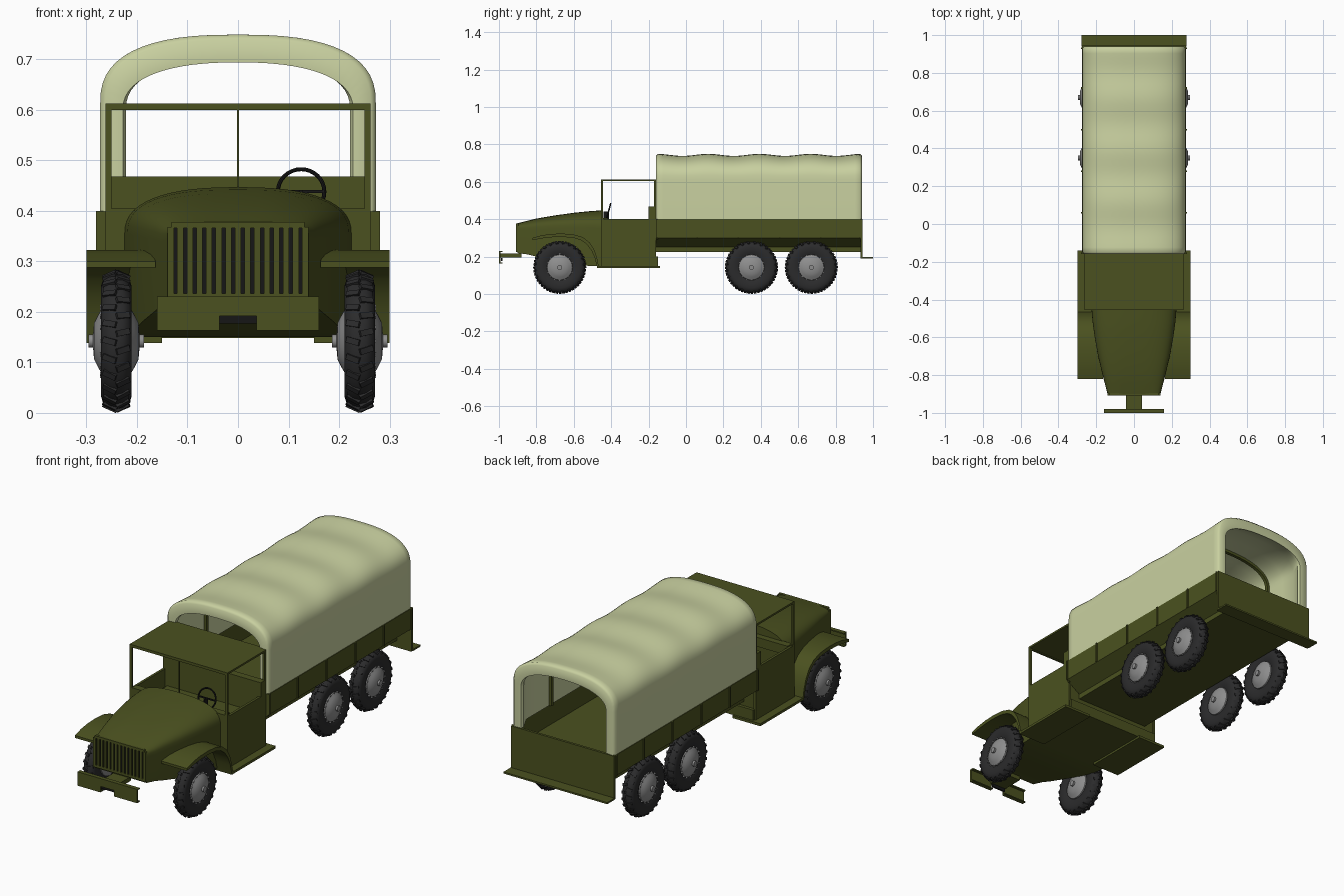
import bpy, bmesh, math
from mathutils import Matrix, Vector


def mat(name, c):
    m = bpy.data.materials.new(name)
    m.diffuse_color = (*c, 1)
    return m


OLIVE = mat("olive_green", (0.070, 0.083, 0.014))
CANVAS = mat("pale_canvas", (0.58, 0.63, 0.35))
RUBBER = mat("dark_rubber", (0.024, 0.024, 0.025))
STEEL = mat("grey_steel", (0.27, 0.27, 0.27))
BLACK = mat("grille_black", (0.008, 0.008, 0.008))


def finish(name, bm, m, smooth=None, normals=True):
    if normals:
        bmesh.ops.recalc_face_normals(bm, faces=bm.faces)
    me = bpy.data.meshes.new(name)
    bm.to_mesh(me)
    bm.free()
    me.materials.append(m)
    ob = bpy.data.objects.new(name, me)
    bpy.context.collection.objects.link(ob)
    if smooth:
        bpy.ops.object.select_all(action='DESELECT')
        ob.select_set(True)
        bpy.context.view_layer.objects.active = ob
        bpy.ops.object.shade_smooth_by_angle(angle=math.radians(smooth))
    return ob


def add_box(bm, x0, x1, y0, y1, z0, z1, rot=None):
    c = Vector(((x0 + x1) / 2, (y0 + y1) / 2, (z0 + z1) / 2))
    M = Matrix.Translation(c) @ Matrix.Diagonal((x1 - x0, y1 - y0, z1 - z0, 1))
    bmesh.ops.create_cube(bm, size=1, matrix=(rot @ M) if rot else M)


def boxes(name, m, *dims):
    bm = bmesh.new()
    for d in dims:
        add_box(bm, *d)
    return finish(name, bm, m)


def loft(bm, sections, closed=False, caps=True, ring=False):
    # skin a list of equal-length point rows
    rows = [[bm.verts.new(p) for p in s] for s in sections]
    n = len(rows[0])
    pairs = list(zip(rows, rows[1:])) + ([(rows[-1], rows[0])] if ring else [])
    for a, b in pairs:
        for i in range(n if closed else n - 1):
            j = (i + 1) % n
            bm.faces.new((a[i], a[j], b[j], b[i]))
    if closed and caps:
        bm.faces.new(rows[0])
        bm.faces.new(rows[-1])


def arch(w, base, h, n, y, z0, steps=28):
    # straight sides topped with a superelliptic roof
    pts = [(w, y, z0)]
    for i in range(steps + 1):
        t = math.pi * i / steps
        c, s = math.cos(t), max(math.sin(t), 0)
        pts.append((w * math.copysign(abs(c) ** (2 / n), c), y, base + h * s ** (2 / n)))
    return pts + [(-w, y, z0)]


def lathe(bm, prof, cx, cy, cz, seg):
    # revolve (radius, x offset) around the x axis
    loft(bm, [[(cx + o, cy + r * math.cos(a), cz + r * math.sin(a)) for r, o in prof]
              for a in (2 * math.pi * k / seg for k in range(seg))], ring=True)
    bmesh.ops.remove_doubles(bm, verts=bm.verts, dist=1e-5)


# canvas cover: wavy outer skin, rolled end rims, inner skin
def cover(y, d, z0=0.40):
    dip = 0.011 * math.sin(math.pi * (y + 0.155) / 0.274) ** 2
    return arch(0.273 - d, 0.61, 0.139 - dip - d, 2.6, y, z0)

def rim(y, w=0.222):
    return arch(w, 0.60, 0.322 - w, 2.35, y, 0.40)

ys = [-0.15 + 1.08 * i / 40 for i in range(41)]
bm = bmesh.new()
loft(bm, [rim(-0.145), rim(-0.157, 0.228), cover(-0.16, 0.010)] + [cover(y, 0) for y in ys]
     + [cover(0.94, 0.010), rim(0.937, 0.228), rim(0.925)]
     + [cover(y, 0.012) for y in reversed(ys[1:-1:3])], ring=True)
finish("canvas_cover", bm, CANVAS, 50)

# bows carrying the canvas
bm = bmesh.new()
for y in (0.12, 0.394, 0.668):
    loft(bm, [cover(y - 0.008, 0.013), cover(y + 0.008, 0.013), cover(y + 0.008, 0.026),
              cover(y - 0.008, 0.026)], ring=True)
finish("canvas_bows", bm, OLIVE, 40)

# cargo bed: one profile extruded along the truck
half = [(0.265, 0.30), (0.265, 0.40), (0.276, 0.40), (0.276, 0.30), (0.20, 0.25), (0.20, 0.225)]
prof = half + [(-x, z) for x, z in reversed(half)]
bm = bmesh.new()
loft(bm, [[(x, y, z) for x, z in prof] for y in (-0.16, 0.94)], closed=True)
finish("cargo_bed", bm, OLIVE)
boxes("bed_front_wall", OLIVE, (-0.27, 0.27, -0.16, -0.15, 0.29, 0.40))
boxes("tailgate", OLIVE, (-0.276, 0.276, 0.932, 0.944, 0.19, 0.40))
boxes("rear_ledge", OLIVE, (-0.278, 0.278, 0.94, 1.0, 0.19, 0.198))
boxes("bed_ribs", OLIVE, *[(s * 0.278 - 0.003, s * 0.278 + 0.003, y - 0.004, y + 0.004, 0.30, 0.40)
                           for s in (-1, 1) for y in (-0.155, 0.06, 0.28, 0.50, 0.72, 0.93)])

# hood and belly: lofted from the grille back to the cab
bm = bmesh.new()
rows = []
for y, w, top, bot in ((-0.90, 0.140, 0.378, 0.218), (-0.85, 0.153, 0.391, 0.212), (-0.80, 0.166, 0.403, 0.200),
                       (-0.70, 0.190, 0.420, 0.180), (-0.60, 0.208, 0.434, 0.160), (-0.52, 0.219, 0.442, 0.150),
                       (-0.45, 0.225, 0.447, 0.150)):
    t = (y + 0.9) / 0.45
    h = 0.035 + 0.06 * t ** 0.6
    rows.append(arch(w, top - h, h, 4 - 1.5 * t ** 0.5, y, bot))
loft(bm, rows, closed=True)
finish("hood", bm, OLIVE, 35)

# grille: black backing, frame and bars
boxes("grille_backing", BLACK, (-0.128, 0.128, -0.903, -0.899, 0.235, 0.368))
boxes("grille_frame", OLIVE, (-0.14, -0.127, -0.908, -0.895, 0.225, 0.368), (0.127, 0.14, -0.908, -0.895, 0.225, 0.368),
      (-0.132, 0.132, -0.908, -0.895, 0.366, 0.378), (-0.14, 0.14, -0.908, -0.895, 0.225, 0.236))
boxes("grille_bars", OLIVE, *[(x - 0.006, x + 0.006, -0.908, -0.90, 0.235, 0.368)
                              for x in (-0.1143 + 0.01905 * i for i in range(13))])

# fenders and running boards, left and right
top = [(-0.82, 0.300), (-0.77, 0.314), (-0.72, 0.321), (-0.66, 0.323), (-0.60, 0.318), (-0.55, 0.303),
       (-0.515, 0.275), (-0.49, 0.235), (-0.475, 0.19), (-0.465, 0.14)]
under = [(-0.82, 0.288), (-0.77, 0.297), (-0.72, 0.303), (-0.66, 0.305), (-0.60, 0.300), (-0.56, 0.287),
         (-0.53, 0.265), (-0.504, 0.23), (-0.487, 0.19), (-0.475, 0.14)]
for s, side in ((-1, "left"), (1, "right")):
    bm = bmesh.new()
    loft(bm, [[(s * (0.163 + 0.04 * min(1, (y + 0.82) / 0.3)), y, z) for y, z in top + under[::-1]],
              [(s * 0.30, y, z) for y, z in top + under[::-1]]], closed=True)
    finish("fender_" + side, bm, OLIVE, 40)
    a, b = sorted((s * 0.15, s * 0.30))
    boxes("running_board_" + side, OLIVE, (a, b, -0.475, -0.14, 0.138, 0.150))

# bumper: thin channel plates and the tow arm
boxes("bumper", OLIVE, (-0.16, 0.16, -1.0, -0.992, 0.192, 0.23), (-0.16, -0.037, -1.0, -0.992, 0.163, 0.20),
      (0.037, 0.16, -1.0, -0.992, 0.163, 0.20), (-0.16, 0.16, -0.995, -0.98, 0.224, 0.23),
      (-0.16, -0.037, -0.995, -0.98, 0.163, 0.168), (0.037, 0.16, -0.995, -0.98, 0.163, 0.168))
boxes("bumper_arm", OLIVE, (-0.042, 0.042, -0.992, -0.88, 0.195, 0.215))
boxes("tow_slot", BLACK, (-0.037, 0.037, -0.99, -0.982, 0.177, 0.192))

# cab: open shell with floor, seat and back wall
boxes("cab_body", OLIVE, (-0.262, -0.25, -0.455, -0.16, 0.15, 0.40), (0.25, 0.262, -0.455, -0.16, 0.15, 0.40),
      (-0.262, 0.262, -0.455, -0.44, 0.15, 0.405), (-0.255, 0.255, -0.45, -0.15, 0.148, 0.20),
      (-0.262, 0.262, -0.20, -0.165, 0.20, 0.468))
boxes("dashboard", OLIVE, (-0.25, 0.25, -0.45, -0.42, 0.36, 0.405))
boxes("seat", OLIVE, (-0.24, 0.24, -0.31, -0.19, 0.20, 0.32))
boxes("windscreen_frame", OLIVE, (-0.262, -0.25, -0.455, -0.445, 0.40, 0.61), (0.25, 0.262, -0.455, -0.445, 0.40, 0.61),
      (-0.002, 0.002, -0.453, -0.448, 0.40, 0.61), (-0.262, 0.262, -0.455, -0.445, 0.60, 0.612))
boxes("rear_posts", OLIVE, (-0.262, -0.25, -0.17, -0.16, 0.40, 0.61), (0.25, 0.262, -0.17, -0.16, 0.40, 0.61))
boxes("cab_roof", OLIVE, (-0.262, 0.262, -0.455, -0.147, 0.604, 0.613))

# steering wheel
bpy.ops.mesh.primitive_torus_add(major_radius=0.046, minor_radius=0.004, major_segments=32, minor_segments=8,
                                 location=(0.125, -0.415, 0.438), rotation=(math.radians(75), 0, 0))
ob = bpy.context.object
ob.name = "steering_wheel"
ob.data.materials.append(BLACK)
bpy.ops.object.shade_smooth_by_angle()
boxes("steering_spokes", BLACK, (0.08, 0.17, -0.418, -0.412, 0.435, 0.441), (0.122, 0.128, -0.44, -0.412, 0.40, 0.441))

# wheels: tyre with tread lugs, domed hub with bolts
tyre = [(0.064, -0.02), (0.085, -0.029), (0.110, -0.030), (0.126, -0.025), (0.134, -0.013), (0.136, 0)]
tyre += [(r, -o) for r, o in tyre[-2::-1]]
hub = [(0, -0.055), (0.013, -0.055), (0.013, -0.046), (0.036, -0.044), (0.052, -0.036), (0.067, -0.027),
       (0.070, -0.015)]
hub += [(r, -o) for r, o in hub[::-1]]
for y, place in ((-0.675, "front"), (0.35, "middle"), (0.67, "rear")):
    for s, side in ((-1, "left"), (1, "right")):
        c = Vector((s * 0.241, y, 0.142))
        tag = place + "_" + side
        bm = bmesh.new()
        lathe(bm, tyre, *c, 48)
        finish("tyre_" + tag, bm, RUBBER, 45)
        bm = bmesh.new()
        for k in range(48):
            f = 1 if k % 2 else -1
            R = (Matrix.Translation(c) @ Matrix.Rotation(2 * math.pi * k / 48, 4, 'X')
                 @ Matrix.Translation((f * 0.013, 0, 0.1325)) @ Matrix.Rotation(f * 0.42, 4, 'Y')
                 @ Matrix.Rotation(f * 0.25, 4, 'Z'))
            add_box(bm, -0.014, 0.014, -0.006, 0.006, -0.005, 0.004, R)
        finish("tread_" + tag, bm, RUBBER)
        bm = bmesh.new()
        lathe(bm, hub, *c, 32)
        finish("hub_" + tag, bm, STEEL, 35)
        bm = bmesh.new()
        for k in range(16):
            R = Matrix.Translation(c) @ Matrix.Rotation(2 * math.pi * k / 16, 4, 'X')
            add_box(bm, s * 0.028 - 0.004, s * 0.028 + 0.004, -0.003, 0.003, 0.067, 0.073, R)
        finish("hub_bolts_" + tag, bm, STEEL)
